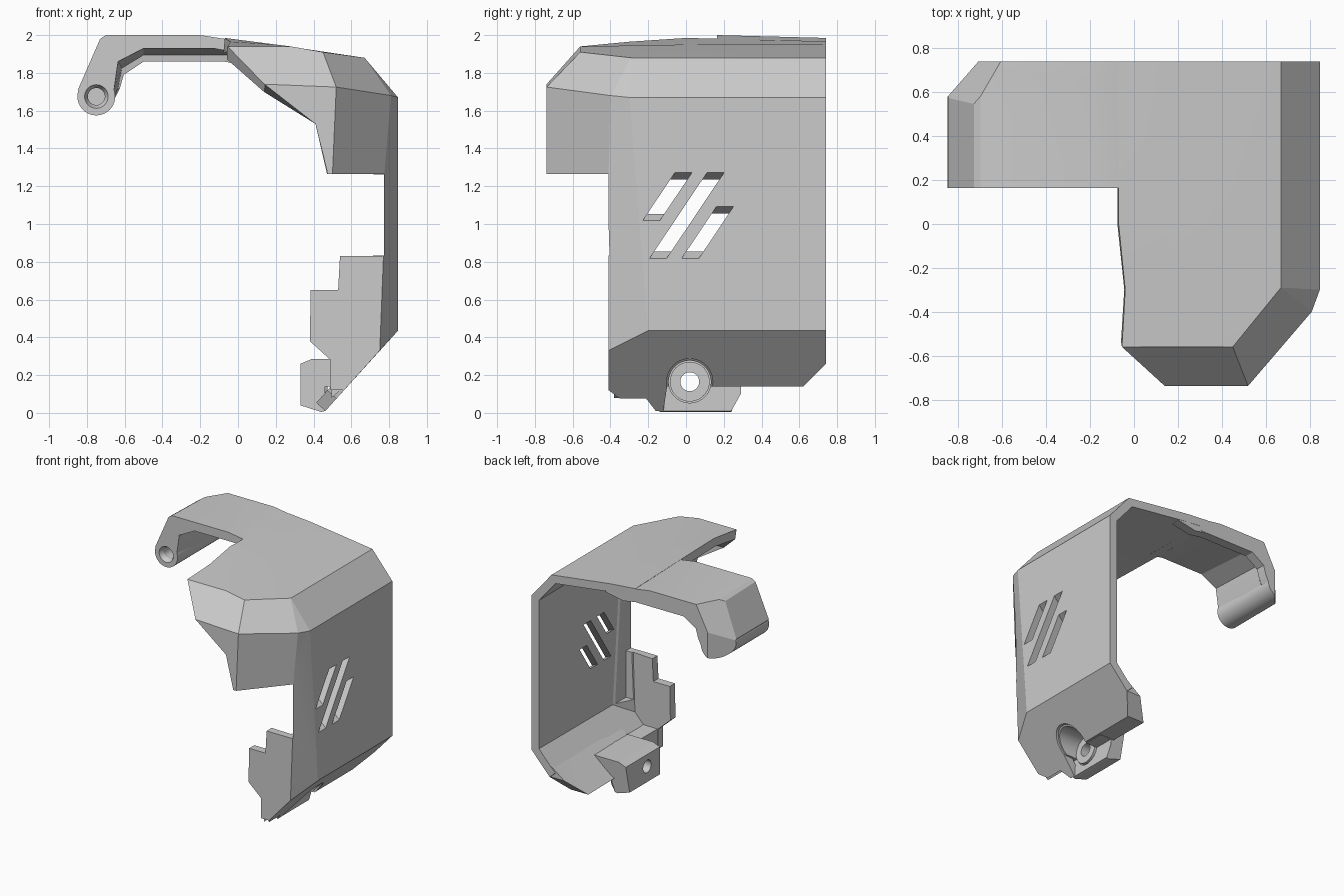
import bpy, bmesh, math
from mathutils import Vector

cube = bpy.data.objects.get("Cube")
if cube:
    bpy.data.objects.remove(cube)

grey = bpy.data.materials.new("plain grey")
grey.use_nodes = True
colour = (0.6, 0.6, 0.6, 1)
grey.diffuse_color = colour
grey.node_tree.nodes["Principled BSDF"].inputs["Base Color"].default_value = colour


def make(name, bm):
    mesh = bpy.data.meshes.new(name)
    bm.to_mesh(mesh)
    bm.free()
    mesh.materials.append(grey)
    ob = bpy.data.objects.new(name, mesh)
    bpy.context.collection.objects.link(ob)
    return ob


def loft(sections):
    """Closed solid through matching rings of points."""
    bm = bmesh.new()
    rings = [[bm.verts.new(p) for p in s] for s in sections]
    n = len(rings[0])
    for a, b in zip(rings, rings[1:]):
        for i in range(n):
            j = (i + 1) % n
            bm.faces.new((a[i], a[j], b[j], b[i]))
    bm.faces.new(rings[0])
    bm.faces.new(rings[-1])
    bmesh.ops.recalc_face_normals(bm, faces=bm.faces)
    return bm


def rod(axis, centre, start, end, r1, r2=None):
    """Round rod along x or y; centre is its place in the other two axes."""
    rings = []
    for t, r in ((start, r1), (end, r2 or r1)):
        ring = []
        for i in range(40):
            a = math.tau * i / 40
            u, v = centre[0] + r * math.cos(a), centre[1] + r * math.sin(a)
            ring.append((t, u, v) if axis == "x" else (u, t, v))
        rings.append(ring)
    return loft(rings)


def apply(ob, mod):
    bpy.context.view_layer.objects.active = ob
    bpy.ops.object.modifier_apply(modifier=mod.name)


def cut(ob, bm):
    tool = make("cutter", bm)
    tool.hide_render = True
    mod = ob.modifiers.new("cut", "BOOLEAN")
    mod.operation, mod.solver, mod.object = "DIFFERENCE", "EXACT", tool
    apply(ob, mod)
    bpy.data.objects.remove(tool)


def slope(y, z):
    """Point on the slanted lower wall."""
    return (0.845 - 0.9 * (0.435 - z), y, z)


# Shell: folded outer skin, thickened inwards
P = {
    "top_back": (-0.07, 0.74, 1.967), "top_mid": (-0.07, 0, 1.985),
    "top_in": (-0.04, -0.3, 1.965), "top_front": (-0.055, -0.56, 1.94),
    "crown_back": (0.13, 0.74, 1.95), "crown_mid": (0.2, 0, 1.95),
    "crown_front": (0.28, -0.56, 1.94), "brow": (0.45, -0.56, 1.91),
    "ridge_back": (0.67, 0.74, 1.88), "ridge_front": (0.67, -0.29, 1.88),
    "side_tb": (0.847, 0.74, 1.67), "side_tf": (0.847, -0.3, 1.67),
    "side_bf": (0.847, -0.2, 0.435), "side_bb": (0.847, 0.74, 0.435),
    "edge_top": (0.81, -0.4, 1.68), "edge_visor": (0.775, -0.41, 1.265),
    "edge_panel": (0.77, -0.41, 0.83), "edge_low": slope(-0.41, 0.33),
    "visor_tip": (0.14, -0.738, 1.74), "visor_top": (0.52, -0.738, 1.725),
    "visor_low": (0.5, -0.738, 1.265), "visor_in": (0.475, -0.738, 1.265),
    "visor_notch": (0.41, -0.738, 1.53), "foot": slope(-0.41, 0.12),
}
for i, (x, z) in enumerate([(0.54, 0.83), (0.53, 0.65), (0.385, 0.65),
                            (0.38, 0.38), (0.49, 0.28), (0.49, 0.12)]):
    P[f"p{i}"] = (x, -0.41, z)
for i, (y, z) in enumerate([(-0.35, 0.075), (-0.21, 0.075), (-0.16, 0.01),
                            (-0.12, 0.01), (-0.1, 0.14), (0.62, 0.14), (0.74, 0.26)]):
    P[f"s{i}"] = slope(y, z)
FACES = [
    "top_back top_mid crown_mid crown_back",
    "crown_back crown_mid ridge_front ridge_back",
    "top_mid top_in top_front crown_front crown_mid",
    "crown_mid crown_front brow ridge_front",
    "top_front visor_tip visor_top brow crown_front",
    "brow visor_top edge_top ridge_front",
    "ridge_front edge_top side_tf",
    "ridge_back ridge_front side_tf side_tb",
    "visor_tip visor_notch visor_in visor_low visor_top",
    "visor_top visor_low edge_visor edge_top",
    "edge_top edge_visor side_tf",
    "edge_visor edge_panel side_bf side_tf",
    "edge_panel edge_low side_bf",
    "side_tb side_tf side_bf side_bb",
    "edge_panel p0 p1 p2 p3 p4 p5 foot edge_low",
    "side_bb side_bf edge_low foot s0 s1 s2 s3 s4 s5 s6",
]
bm = bmesh.new()
verts = {k: bm.verts.new(p) for k, p in P.items()}
for names in FACES:
    bm.faces.new([verts[k] for k in names.split()])
bmesh.ops.recalc_face_normals(bm, faces=bm.faces)
bm.faces.ensure_lookup_table()
if bm.faces[13].normal.x < 0:
    bmesh.ops.reverse_faces(bm, faces=bm.faces)
shell = make("shell", bm)
solid = shell.modifiers.new("wall", "SOLIDIFY")
solid.thickness, solid.offset, solid.use_even_offset = 0.065, -1, True
apply(shell, solid)

# Flat inner side, running straight to the front opening
for y, low, top in ((-0.6, 0.832, 1.262), (-0.345, 0.46, 1.62)):
    cut(shell, loft([[(0.6, y, z), (0.772, y, z), (0.772, -0.1, z), (0.6, -0.1, z)]
                     for z in (low, top)]))

# Slanted vent slots through the side wall
for y, top, low in ((-0.06, 1.27, 1.02), (0.11, 1.27, 0.82), (0.16, 1.09, 0.82)):
    rings = []
    for x, d in ((0.86, -0.01), (0.77, 0.04)):
        a, b = top - d, low + d
        ya, yb = y - 0.67 * d, y - 0.67 * (top - low - d)
        rings.append([(x, ya, a), (x, ya + 0.09, a), (x, yb + 0.09, b), (x, yb, b)])
    cut(shell, loft(rings))

# Arm over the top, ending in the hinge
outer = [(0, 1.966), (-0.07, 1.98), (-0.2, 2), (-0.7, 2), (-0.73, 1.98),
         (-0.848, 1.71), (-0.8, 1.63), (-0.67, 1.63)]


def arm_section(y, z, drop, sag):
    inner = [(-0.655 + drop, 1.72), (-0.635 + drop, z - 0.07), (-0.5, z),
             (-0.13, z), (0, min(z, 1.905))]
    top = [(x, h - sag if h > 1.9 else h) for x, h in outer]
    return [(x, y, h) for x, h in top + inner]


arm = loft([arm_section(0.165, 1.93, 0, 0), arm_section(0.66, 1.895, 0.02, 0.013),
            arm_section(0.665, 1.86, 0.03, 0.013), arm_section(0.74, 1.86, 0.03, 0.015)])
hinge = rod("y", (-0.75, 1.675), 0.165, 0.74, 0.1)
for name, bm in (("arm", arm), ("hinge", hinge)):
    # Two bevels on the back corner
    for co, no in (((-0.725, 0.53, 2), (-0.063, 0.0375, 0.0325)),
                   ((-0.85, 0.58, 1.7), (-0.16, 0.14, 0))):
        halves = bmesh.ops.bisect_plane(
            bm, geom=bm.verts[:] + bm.edges[:] + bm.faces[:], clear_outer=True,
            plane_co=co, plane_no=Vector(no).normalized())
        rim = [e for e in halves["geom_cut"] if isinstance(e, bmesh.types.BMEdge)]
        bmesh.ops.edgenet_fill(bm, edges=rim)
    bmesh.ops.recalc_face_normals(bm, faces=bm.faces)
    ob = make(name, bm)
    cut(ob, rod("y", (-0.75, 1.675), 0.1, 0.45, 0.045))
    cut(ob, rod("y", (-0.75, 1.675), 0.15, 0.2, 0.07, 0.045))

# Back rib joining the arm to the shell
rib = [(-0.075, 1.93), (-0.075, 1.86), (0.04, 1.84), (0.2, 1.87), (0.13, 1.91)]
make("back_rib", loft([[(x, y, z) for x, z in rib] for y in (0.665, 0.738)]))

# Thick lower rail behind the slanted wall
rail_ob = make("lower_rail", loft([
    [(x, y, z) for x, z in ((0.8, 0.44), (low_x, low_z), (in_x, low_z))]
    for y, low_x, low_z, in_x in ((-0.13, 0.575, 0.142, 0.44), (0.62, 0.575, 0.142, 0.43),
                                  (0.738, 0.682, 0.262, 0.56))]))

# Mounting lug at the foot, tied to the front panel by a gusset
lug = [(0.33, 0.04), (0.33, 0.26), (0.39, 0.285), (0.69, 0.285), (0.56, 0.14),
       (0.46, 0.14), (0.46, 0.1), (0.46, 0.01), (0.44, 0.005)]
lug_ob = make("mounting_lug", loft([
    [(x, -0.14, z) for x, z in lug],
    [(x, 0.29 if z > 0.05 else 0.24, z) for x, z in lug]]))
gusset = [(0.495, 0.28), (0.69, 0.28), (0.56, 0.135), (0.495, 0.08)]
make("gusset", loft([[(x, y, z) for x, z in gusset] for y in (-0.38, -0.13)]))

# Round recess and bolt hole
at = (0.02, 0.165)
for ob, r in ((shell, 0.122), (rail_ob, 0.122), (lug_ob, 0.112)):
    cut(ob, rod("x", at, 0.45, 0.75, r))
for ob in (lug_ob, rail_ob):
    cut(ob, rod("x", at, 0.2, 0.6, 0.05))
ring = make("bolt_seat", rod("x", at, 0.43, 0.475, 0.105))
cut(ring, rod("x", at, 0.2, 0.6, 0.05))

# Keep creases sharp and round parts smooth
for ob in bpy.context.collection.objects:
    ob.select_set(ob.type == "MESH")
bpy.context.view_layer.objects.active = shell
bpy.ops.object.shade_smooth_by_angle(angle=math.radians(12))
